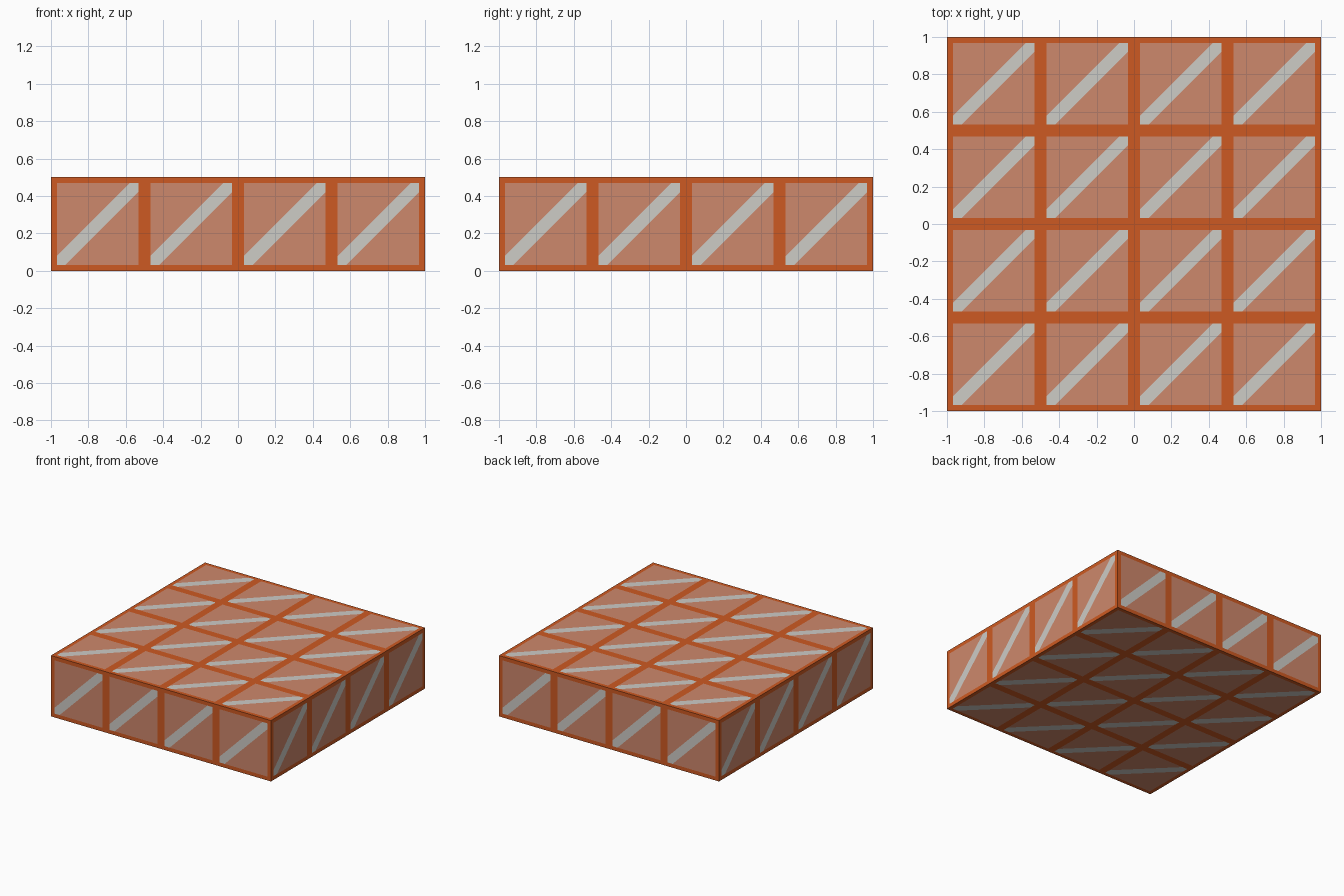
import bpy, bmesh
from mathutils import Vector

if "Cube" in bpy.data.objects:
    bpy.data.objects.remove(bpy.data.objects["Cube"])

TILE = 0.5            # one square tile
T = TILE / 16         # small unit used for the frame and stripe widths
H = TILE / 2          # half tile
P = 7 * T             # half pane
S = 1.5 * T           # half width of the stripe


def material(name, rgb):
    lin = [(c / 255 / 12.92) if c < 11 else ((c / 255 + 0.055) / 1.055) ** 2.4 for c in rgb]
    m = bpy.data.materials.new(name)
    m.diffuse_color = (*lin, 1)
    m.use_nodes = True
    m.node_tree.nodes["Principled BSDF"].inputs["Base Color"].default_value = m.diffuse_color
    return m


mats = [material("orange_frame", (206, 90, 34)),
        material("terracotta_pane", (206, 136, 108)),
        material("pale_grey_stripe", (206, 204, 198))]

# Faces of one tile in its own plane: (material, outline)
bl, br, tr, tl = (-H, -H), (H, -H), (H, H), (-H, H)
pbl, pbr, ptr, ptl = (-P, -P), (P, -P), (P, P), (-P, P)
s1, s2, s3, s4 = (-P + S, -P), (P, P - S), (P - S, P), (-P, -P + S)
tile_faces = [
    (0, [bl, br, pbr, s1, pbl]), (0, [br, tr, ptr, s2, pbr]),   # frame
    (0, [tr, tl, ptl, s3, ptr]), (0, [tl, bl, pbl, s4, ptl]),
    (1, [s1, pbr, s2]), (1, [s4, s3, ptl]),                     # pane halves
    (2, [pbl, s1, s2, ptr, s3, s4]),                            # diagonal stripe
]

X, Y, Z = Vector((1, 0, 0)), Vector((0, 1, 0)), Vector((0, 0, 1))
# Slab sides: right axis, up axis, rows of tiles, distance from the centre
sides = [(X, Z, 1, 1), (Y, Z, 1, 1), (-X, Z, 1, 1), (-Y, Z, 1, 1),
         (X, Y, 4, H), (-X, Y, 4, H)]

bm = bmesh.new()
for u, v, rows, dist in sides:
    base = Z * H + u.cross(v) * dist
    for i in range(4):
        for j in range(rows):
            cu = (i - 1.5) * TILE
            cv = (j - (rows - 1) / 2) * TILE
            for mat, outline in tile_faces:
                f = bm.faces.new([bm.verts.new(base + u * (cu + a) + v * (cv + b))
                                  for a, b in outline])
                f.material_index = mat
bmesh.ops.remove_doubles(bm, verts=bm.verts, dist=1e-4)

# Tiled slab
mesh = bpy.data.meshes.new("tiled_slab")
bm.to_mesh(mesh)
bm.free()
for m in mats:
    mesh.materials.append(m)
bpy.context.collection.objects.link(bpy.data.objects.new("tiled_slab", mesh))
